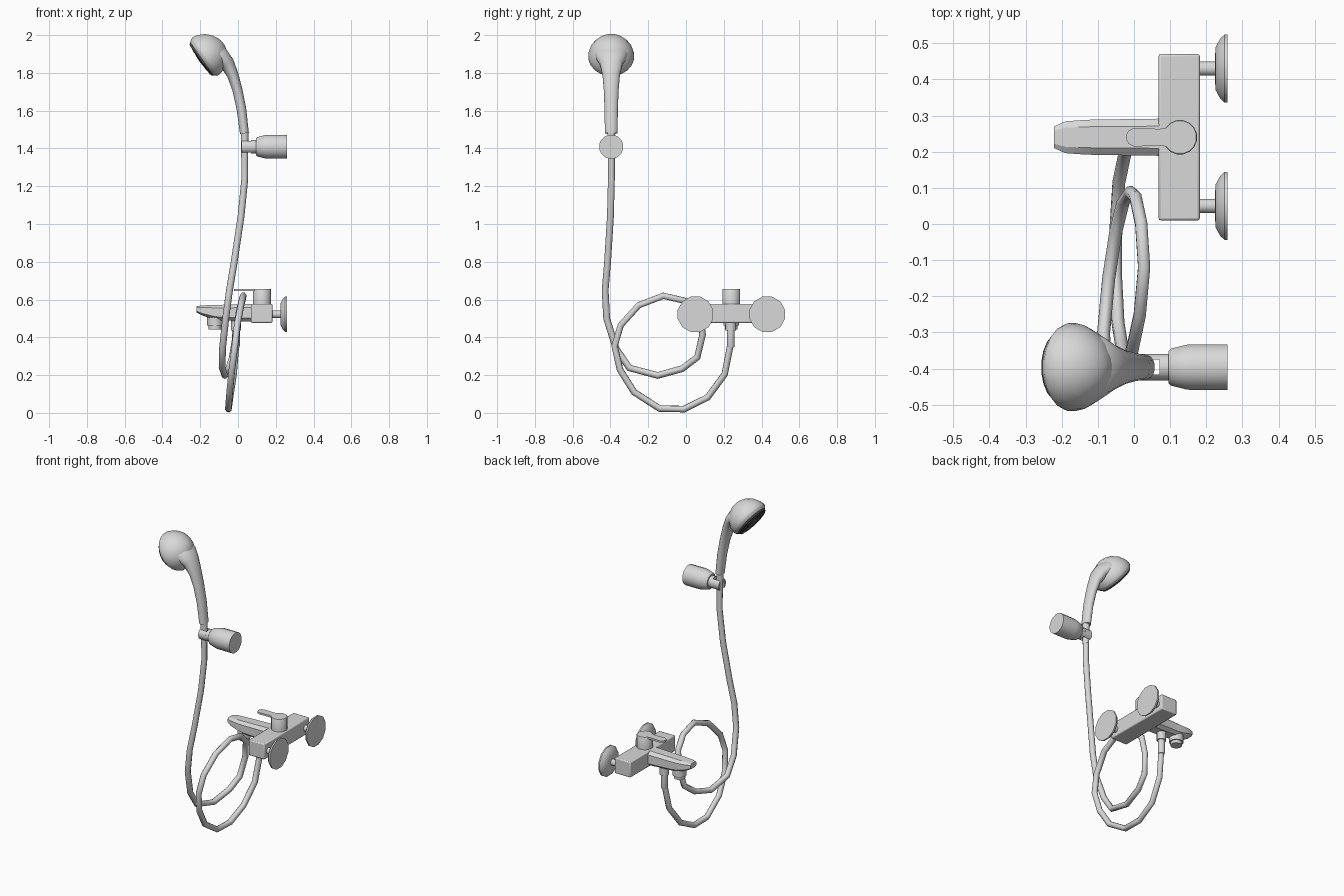
import bpy, bmesh, math
from mathutils import Vector

cube = bpy.data.objects.get("Cube")
if cube:
    bpy.data.objects.remove(cube, do_unlink=True)


def material(name, value):
    mat = bpy.data.materials.new(name)
    mat.use_nodes = True
    color = (value, value, value, 1)
    mat.diffuse_color = color
    mat.node_tree.nodes["Principled BSDF"].inputs["Base Color"].default_value = color
    return mat


metal = material("satin grey metal", 0.69)
rubber = material("dark grey rubber", 0.1)


def finish(obj, angle=35):
    obj.data.materials.append(metal)
    bpy.ops.object.select_all(action="DESELECT")
    obj.select_set(True)
    bpy.context.view_layer.objects.active = obj
    bpy.ops.object.shade_smooth_by_angle(angle=math.radians(angle))
    return obj


def loft(name, rings, angle=35):
    """Skin a list of equal-length point rings and cap both ends."""
    bm = bmesh.new()
    loops = [[bm.verts.new(p) for p in ring] for ring in rings]
    n = len(loops[0])
    for a, b in zip(loops, loops[1:]):
        for i in range(n):
            j = (i + 1) % n
            bm.faces.new((a[i], a[j], b[j], b[i]))
    bm.faces.new(loops[0])
    bm.faces.new(loops[-1])
    bmesh.ops.recalc_face_normals(bm, faces=bm.faces)
    mesh = bpy.data.meshes.new(name)
    bm.to_mesh(mesh)
    bm.free()
    obj = bpy.data.objects.new(name, mesh)
    bpy.context.collection.objects.link(obj)
    return finish(obj, angle)


def ellipse(center, u, v, sides):
    return [Vector(center) + u * math.cos(t) + v * math.sin(t)
            for t in (2 * math.pi * (i + 0.5) / sides for i in range(sides))]


def lathe(name, origin, axis, profile, sides=16):
    """Turn (distance along axis, radius) pairs around an axis."""
    axis = Vector(axis).normalized()
    side = Vector((0, 1, 0))
    other = axis.cross(side)
    return loft(name, [ellipse(Vector(origin) + axis * d, side * r, other * r, sides)
                       for d, r in profile])


HEAD_Y, TAP_Y, BAR_Z, HOLDER_Z = -0.396, 0.24, 0.522, 1.409
X, UP = (1, 0, 0), (0, 0, 1)

# Shower head with domed back and ringed spray face
head_center, head_axis = Vector((-0.172, HEAD_Y, 1.888)), Vector((-0.82, 0, -0.57)).normalized()
head = lathe("shower_head", head_center, head_axis,
             [(-0.117, 0.008), (-0.111, 0.037), (-0.094, 0.07), (-0.064, 0.1), (-0.03, 0.117),
              (0, 0.123), (0.012, 0.119), (0.022, 0.109), (0.034, 0.1), (0.036, 0.093),
              (0.026, 0.09), (0.028, 0.078), (0.037, 0.074), (0.039, 0.062), (0.031, 0.058),
              (0.033, 0.042), (0.04, 0.038), (0.042, 0.005)], 20)
# Dark rubber on the spray face
head.data.materials.append(rubber)
for face in head.data.polygons:
    if (face.center - head_center).dot(head_axis) > 0.024:
        face.material_index = 1

# Curved handle: x, z, half thickness, half width
spine = [(0.034, 1.48, 0.024, 0.034), (0.018, 1.61, 0.026, 0.036),
         (-0.003, 1.71, 0.027, 0.04), (-0.028, 1.79, 0.031, 0.047),
         (-0.058, 1.85, 0.04, 0.062), (-0.095, 1.89, 0.052, 0.088),
         (-0.135, 1.9, 0.055, 0.095)]
rings = []
for i, (x, z, thick, wide) in enumerate(spine):
    a, b = spine[max(i - 1, 0)], spine[min(i + 1, len(spine) - 1)]
    across = Vector((b[1] - a[1], 0, a[0] - b[0])).normalized()
    rings.append(ellipse((x, HEAD_Y, z), across * thick, Vector((0, wide, 0)), 16))
loft("handle", rings, 50)
lathe("handle_neck", (0.035, HEAD_Y, 1.35), UP, [(0, 0.019), (0.14, 0.021)], 12)

# Wall holder with two jaws gripping the hose end
lathe("holder_arm", (0, HEAD_Y, HOLDER_Z), X, [(0.07, 0.037), (0.1, 0.037)])
for label, sign in (("right", -1), ("left", 1)):
    arc = [math.radians(a) for a in range(-56, 57, 16)]
    loft(label + "_holder_jaw",
         [[(x, HEAD_Y + sign * 0.037 * math.cos(a), HOLDER_Z + 0.037 * math.sin(a))
           for a in arc] for x in (0.018, 0.071)])
lathe("holder_cup", (0, HEAD_Y, HOLDER_Z), X,
      [(0.095, 0.045), (0.102, 0.052), (0.145, 0.063), (0.16, 0.0645), (0.259, 0.0645)])

# Looping hose
path = [(0.035, -0.395, 1.4), (0.036, -0.395, 1.24), (0.016, -0.4, 1.04),
        (-0.02, -0.415, 0.8), (-0.045, -0.428, 0.65), (-0.065, -0.42, 0.5),
        (-0.082, -0.37, 0.34), (-0.084, -0.3, 0.238), (-0.07, -0.15, 0.198),
        (-0.05, -0.02, 0.234), (-0.03, 0.06, 0.295), (-0.01, 0.088, 0.415),
        (0.004, 0.075, 0.525), (0.02, 0, 0.592), (0.028, -0.12, 0.62),
        (0.016, -0.25, 0.57), (-0.004, -0.345, 0.465), (-0.016, -0.378, 0.355),
        (-0.032, -0.35, 0.23), (-0.044, -0.275, 0.11), (-0.051, -0.14, 0.023),
        (-0.05, -0.01, 0.02), (-0.042, 0.115, 0.082), (-0.023, 0.205, 0.205),
        (-0.011, 0.235, 0.36)]
curve = bpy.data.curves.new("hose", "CURVE")
curve.dimensions = "3D"
curve.bevel_depth = 0.018
curve.bevel_resolution = 2
curve.use_fill_caps = True
spline = curve.splines.new("POLY")
spline.points.add(len(path) - 1)
for point, co in zip(spline.points, path):
    point.co = (*co, 1)
hose = bpy.data.objects.new("hose", curve)
bpy.context.collection.objects.link(hose)
bpy.ops.object.select_all(action="DESELECT")
hose.select_set(True)
bpy.context.view_layer.objects.active = hose
bpy.ops.object.convert(target="MESH")
finish(bpy.context.object, 50)
lathe("hose_fitting", (-0.011, TAP_Y - 0.003, 0.345), UP,
      [(0, 0.018), (0.01, 0.021), (0.09, 0.021), (0.09, 0.028), (0.15, 0.028)], 12)

# Mixer body
bpy.ops.mesh.primitive_cube_add(size=1, location=(0.125, TAP_Y, 0.527))
body = bpy.context.object
body.name = "mixer_body"
body.scale = (0.114, 0.46, 0.1)
bpy.ops.object.transform_apply(location=False, rotation=False, scale=True)
bevel = body.modifiers.new("soft_edges", "BEVEL")
bevel.width = 0.006
bevel.segments = 2
finish(body)

# Spout with chamfered section: x, half width, top, bottom
rings = []
for x, w, top, low in [(0.08, 0.056, 0.577, 0.48), (0.062, 0.051, 0.576, 0.483),
                       (-0.1, 0.049, 0.572, 0.491), (-0.135, 0.048, 0.571, 0.498),
                       (-0.19, 0.044, 0.569, 0.516), (-0.221, 0.03, 0.565, 0.532)]:
    c, h = w * 0.4, (top - low) * 0.2
    half = [(w - c, low), (w, low + h), (w, top - h), (w - c, top)]
    outline = half + [(-y, z) for y, z in reversed(half)]
    rings.append([(x, TAP_Y + y, z) for y, z in outline])
loft("spout", rings, 30)
lathe("spout_aerator", (-0.122, TAP_Y, 0.442), UP,
      [(0, 0.034), (0.02, 0.034), (0.02, 0.042), (0.07, 0.042)])

# Knob and its flat lever
lathe("knob", (0.127, TAP_Y, 0.572), UP, [(0, 0.048), (0.082, 0.048), (0.085, 0.046)])
lever = [(0.12, 0.03), (0.07, 0.023), (0.02, 0.025), (0, 0.026), (-0.015, 0.018), (-0.021, 0.007)]
outline = lever + [(x, -y) for x, y in reversed(lever)]
loft("lever", [[(x, TAP_Y + y, z) for x, y in outline] for z in (0.645, 0.657)])

# Wall connections
for label, y in (("right", TAP_Y - 0.19), ("left", TAP_Y + 0.19)):
    lathe(label + "_wall_pipe", (0, y, BAR_Z), X, [(0.175, 0.02), (0.235, 0.02)], 12)
    lathe(label + "_wall_flange", (0, y, BAR_Z), X,
          [(0.224, 0.035), (0.226, 0.062), (0.238, 0.085), (0.25, 0.097), (0.259, 0.097)], 12)
